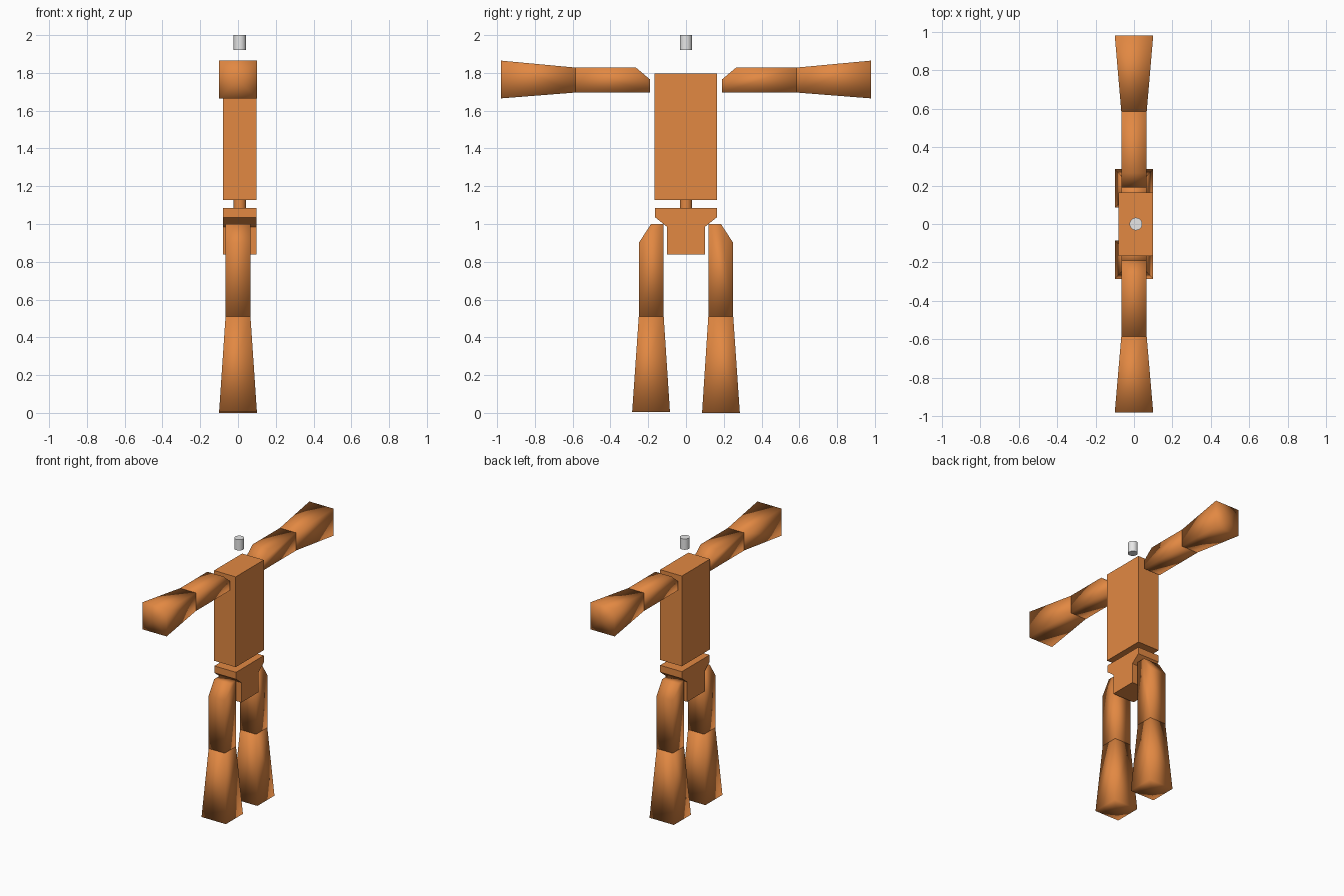
import bpy, bmesh, math

if "Cube" in bpy.data.objects:
    bpy.data.objects.remove(bpy.data.objects["Cube"])


def material(name, color):
    m = bpy.data.materials.new(name)
    m.diffuse_color = (*color, 1)
    m.use_nodes = True
    m.node_tree.nodes["Principled BSDF"].inputs["Base Color"].default_value = m.diffuse_color
    return m


ORANGE = material("orange", (0.76, 0.247, 0.055))
GREY = material("light grey", (0.8, 0.8, 0.8))


def finish(bm, name, mat, smooth):
    bmesh.ops.recalc_face_normals(bm, faces=bm.faces[:])
    for f in bm.faces:
        f.smooth = smooth(f)
    me = bpy.data.meshes.new(name)
    bm.to_mesh(me)
    bm.free()
    me.materials.append(mat)
    ob = bpy.data.objects.new(name, me)
    bpy.context.collection.objects.link(ob)
    return ob


def prism(name, profile, x0, x1, smooth=False):
    """Outline in y and z, extruded along x."""
    bm = bmesh.new()
    f = bm.faces.new([bm.verts.new((x0, y, z)) for y, z in profile])
    ext = bmesh.ops.extrude_face_region(bm, geom=[f])["geom"]
    moved = [v for v in ext if isinstance(v, bmesh.types.BMVert)]
    bmesh.ops.translate(bm, verts=moved, vec=(x1 - x0, 0, 0))
    return finish(bm, name, ORANGE, lambda f: smooth)


def flare(name, to_world, narrow, wide):
    """Square taper between two (position, half width, centre) ends; the wide end is fanned."""
    bm = bmesh.new()
    rings = []
    for t, h, c in (narrow, wide):
        rings.append([bm.verts.new(to_world(h * sx, c + h * sy, t))
                      for sx, sy in ((-1, -1), (1, -1), (1, 1), (-1, 1))])
    a, b = rings
    for i in range(4):
        j = (i + 1) % 4
        bm.faces.new((a[i], a[j], b[j], b[i]))
    bm.faces.new(a)
    end = bm.faces.new(b)
    bmesh.ops.poke(bm, faces=[end])
    return finish(bm, name, ORANGE, lambda f: True)


def cylinder(name, x, z0, z1, r, mat):
    bm = bmesh.new()
    bmesh.ops.create_cone(bm, cap_ends=True, segments=24, radius1=r, radius2=r, depth=z1 - z0)
    bmesh.ops.translate(bm, verts=bm.verts[:], vec=(x, 0, (z0 + z1) / 2))
    return finish(bm, name, mat, lambda f: abs(f.normal.z) < 0.5)


# Torso, waist, pelvis and neck pin
prism("torso", [(-0.167, 1.126), (0.163, 1.126), (0.163, 1.796), (-0.167, 1.796)], -0.08, 0.098)
cylinder("waist", 0.01, 1.08, 1.13, 0.033, ORANGE)
half = [(0.1, 0.838), (0.1, 0.985), (0.163, 1.035), (0.163, 1.086)]
prism("pelvis", half + [(-y, z) for y, z in reversed(half)], -0.08, 0.098)
cylinder("neck_pin", 0.01, 1.92, 2.0, 0.033, GREY)

# Limbs on both sides
for side, s, foot in (("left", -1, 0.006), ("right", 1, 0.0)):
    thigh = [(0.118, 0.51), (0.25, 0.51), (0.25, 0.9), (0.185, 1.0), (0.118, 1.0)]
    prism(side + "_upper_leg", [(s * y, z) for y, z in thigh], -0.066, 0.066, True)
    flare(side + "_lower_leg", lambda x, c, t, s=s: (x, s * c, t),
          (0.51, 0.066, 0.184), (foot, 0.1, 0.185))
    upper = [(0.585, 1.695), (0.585, 1.828), (0.265, 1.828), (0.19, 1.765), (0.19, 1.695)]
    prism(side + "_upper_arm", [(s * y, z) for y, z in upper], -0.066, 0.066, True)
    flare(side + "_lower_arm", lambda x, c, t, s=s: (x, s * t, c),
          (0.585, 0.066, 1.762), (0.98, 0.1, 1.765))
